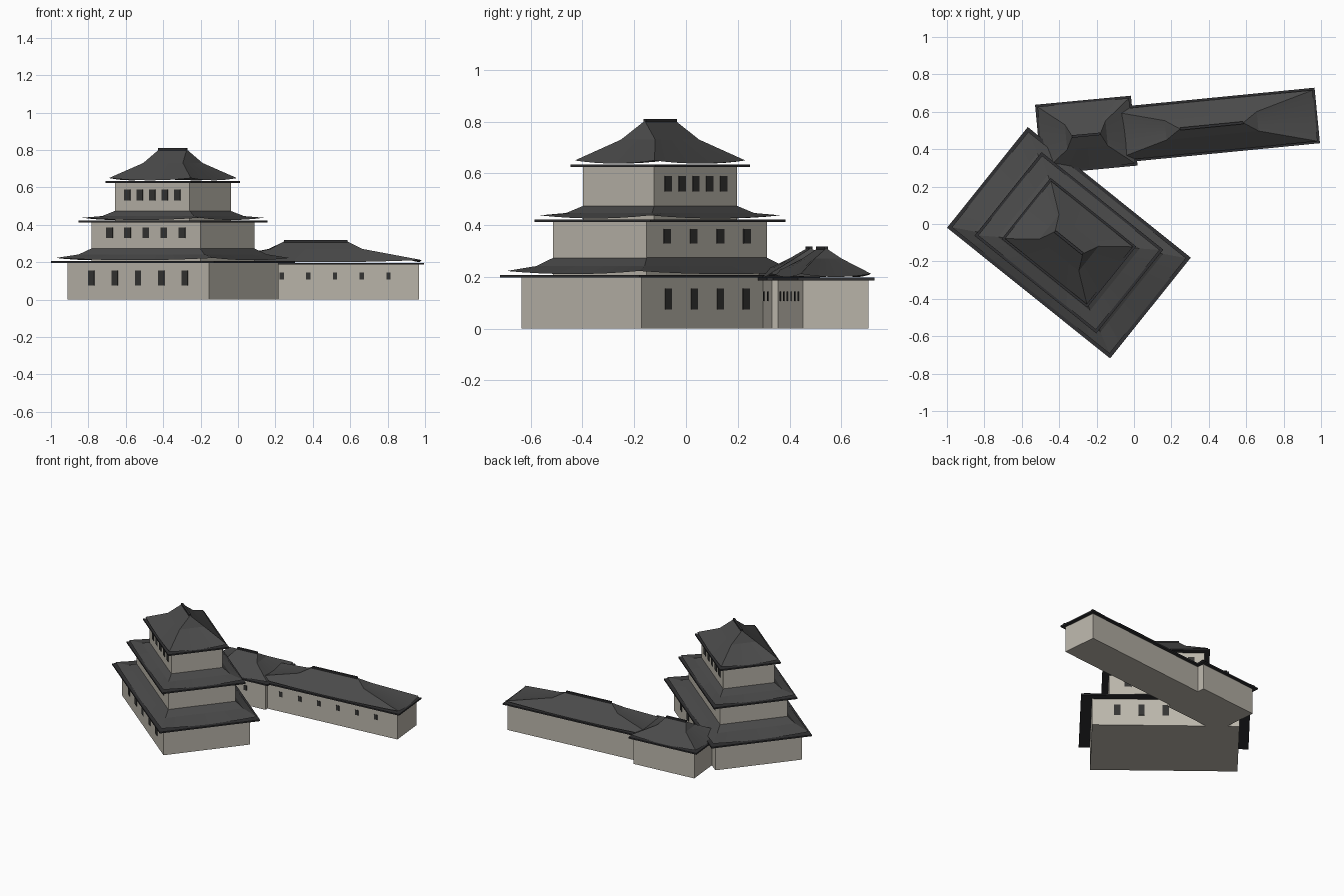
import bpy, bmesh
from math import radians
from mathutils import Matrix, Vector

cube = bpy.data.objects.get("Cube")
if cube:
    bpy.data.objects.remove(cube)


def material(name, color):
    m = bpy.data.materials.new(name)
    m.use_nodes = True
    m.diffuse_color = (*color, 1)
    m.node_tree.nodes["Principled BSDF"].inputs["Base Color"].default_value = (*color, 1)
    return m


plaster = material("warm grey plaster", (0.50, 0.47, 0.41))
tile = material("charcoal roof tile", (0.068, 0.068, 0.068))
trim = material("dark eave trim", (0.03, 0.03, 0.032))
glass = material("dark window", (0.035, 0.035, 0.033))


def finish(name, bm, mat, frame):
    bmesh.ops.recalc_face_normals(bm, faces=bm.faces)
    mesh = bpy.data.meshes.new(name)
    bm.to_mesh(mesh)
    bm.free()
    mesh.materials.append(mat)
    obj = bpy.data.objects.new(name, mesh)
    obj.matrix_world = frame
    bpy.context.collection.objects.link(obj)
    return obj


def box(name, size, center, mat, frame):
    bm = bmesh.new()
    bmesh.ops.create_cube(bm, size=1)
    bmesh.ops.scale(bm, vec=size, verts=bm.verts)
    bmesh.ops.translate(bm, vec=center, verts=bm.verts)
    return finish(name, bm, mat, frame)


def roof(name, rings, lift, frame, steps=8):
    """Loft rectangular rings (half length, half width, z); eave corners turn up."""
    bm = bmesh.new()
    loops = []
    for k, (a, b, z) in enumerate(rings):
        corners = [Vector((-a, -b, z)), Vector((a, -b, z)),
                   Vector((a, b, z)), Vector((-a, b, z))]
        loop = []
        for i in range(4):
            for s in range(steps):
                p = corners[i].lerp(corners[(i + 1) % 4], s / steps)
                if k == 0:
                    p.z += lift * abs(2 * s / steps - 1) ** 2
                loop.append(bm.verts.new(p))
        loops.append(loop)
    count = 4 * steps
    for low, high in zip(loops, loops[1:]):
        for i in range(count):
            j = (i + 1) % count
            bm.faces.new((low[i], low[j], high[j], high[i]))
    bmesh.ops.remove_doubles(bm, verts=bm.verts, dist=0.0005)
    return finish(name, bm, tile, frame)


def windows(name, positions, side_y, z, size, frame):
    """Thin plates set on a long wall."""
    for i, x in enumerate(positions):
        box(f"{name}_{i + 1}", (size[0], 0.006, size[1]), (x, side_y, z), glass, frame)


def row(n, step, mid=0):
    return [mid + (i - (n - 1) / 2) * step for i in range(n)]


def storey(name, length, width, z0, z1, eave, frame):
    """Plaster walls topped by a thin eave board."""
    box(name + "_walls", (length, width, z1 - z0), (0, 0, (z0 + z1) / 2), plaster, frame)
    box(name + "_eave", (*eave, 0.01), (0, 0, z1 + 0.005), trim, frame)


def hip_roof(name, eave, z0, z1, ridge, bend, frame):
    """Hipped roof with a bent slope and a ridge cap."""
    a, b = eave[0] / 2 - 0.012, eave[1] / 2 - 0.012
    r = ridge / 2
    du, dv, dz = bend
    roof(name, [(a, b, z0), (r + (a - r) * du, b * dv, z0 + (z1 - z0) * dz), (r, 0, z1)],
         0.012, frame)
    box(name + "_ridge_cap", (ridge, 0.014, 0.012), (0, 0, z1 + 0.001), trim, frame)


def place(x, y, degrees):
    return Matrix.Translation((x, y, 0)) @ Matrix.Rotation(radians(degrees), 4, "Z")


# Three-storey tower
tower = place(-0.348, -0.1, -38.7)
storey("lower_storey", 0.97, 0.594, 0, 0.197, (1.117, 0.69), tower)
storey("middle_storey", 0.745, 0.462, 0.2, 0.412, (0.834, 0.573), tower)
storey("upper_storey", 0.512, 0.352, 0.42, 0.624, (0.586, 0.418), tower)

# Skirt roofs between storeys
roof("lower_skirt_roof", [(0.54, 0.327, 0.211), (0.43, 0.268, 0.242), (0.37, 0.23, 0.275)],
     0.012, tower)
roof("middle_skirt_roof", [(0.403, 0.273, 0.426), (0.315, 0.213, 0.447), (0.255, 0.175, 0.475)],
     0.012, tower)
hip_roof("tower_roof", (0.586, 0.418), 0.638, 0.803, 0.19, (0.22, 0.43, 0.56), tower)

# Tower windows on the two long sides
for side, label, middle in ((-1, "front", row(5, 0.124)), (1, "back", row(4, 0.1646))):
    windows(f"lower_{label}_window", row(5, 0.16), side * 0.297, 0.115, (0.041, 0.08), tower)
    windows(f"middle_{label}_window", middle, side * 0.231, 0.357, (0.044, 0.055), tower)
    windows(f"upper_{label}_window", row(5, 0.0854), side * 0.176, 0.56, (0.042, 0.06), tower)

# Long wing
wing = place(0.415, 0.525, 5.6)
storey("long_wing", 1.085, 0.255, 0, 0.187, (1.135, 0.298), wing)
hip_roof("long_wing_roof", (1.135, 0.298), 0.2, 0.311, 0.34, (0.2, 0.38, 0.64), wing)
windows("long_wing_window", row(6, 0.1435, 0.02), -0.1275, 0.126, (0.023, 0.036), wing)

# Short link wing beside the tower
link = place(-0.255, 0.475, 5.4)
storey("link_wing", 0.46, 0.332, 0, 0.187, (0.515, 0.375), link)
hip_roof("link_wing_roof", (0.515, 0.375), 0.2, 0.311, 0.15, (0.2, 0.38, 0.64), link)
windows("link_wing_window", row(2, 0.155), -0.166, 0.126, (0.023, 0.036), link)
